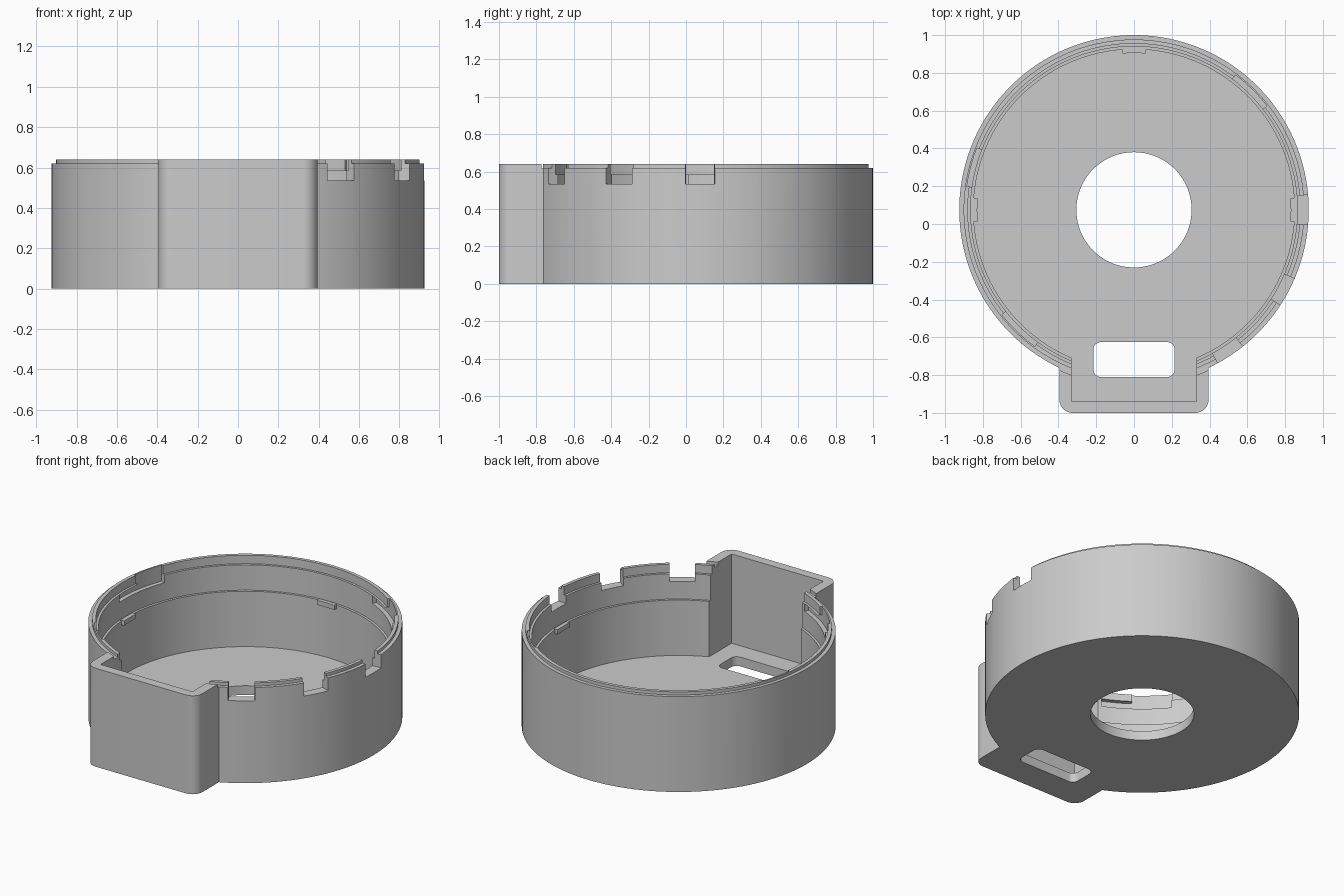
import bpy, bmesh
from math import radians, degrees, sin, cos, asin, pi

if "Cube" in bpy.data.objects:
    bpy.data.objects.remove(bpy.data.objects["Cube"])

CY = 0.075      # centre of the round body along y
R = 0.925       # outer radius
H = 0.64        # full height

grey = bpy.data.materials.new("plain grey")
grey.use_nodes = True
colour = (0.6, 0.6, 0.6, 1)
grey.diffuse_color = colour
grey.node_tree.nodes["Principled BSDF"].inputs["Base Color"].default_value = colour


def finish(name, bm):
    bmesh.ops.remove_doubles(bm, verts=bm.verts, dist=1e-5)
    bmesh.ops.recalc_face_normals(bm, faces=bm.faces)
    mesh = bpy.data.meshes.new(name)
    bm.to_mesh(mesh)
    bm.free()
    mesh.materials.append(grey)
    ob = bpy.data.objects.new(name, mesh)
    bpy.context.collection.objects.link(ob)
    return ob


def prism(name, outline, z0, z1):
    """Extrude a flat outline between two heights."""
    bm = bmesh.new()
    face = bm.faces.new([bm.verts.new((x, y, z0)) for x, y in outline])
    top = bmesh.ops.extrude_face_region(bm, geom=[face])["geom"]
    verts = [v for v in top if isinstance(v, bmesh.types.BMVert)]
    bmesh.ops.translate(bm, verts=verts, vec=(0, 0, z1 - z0))
    return finish(name, bm)


def lathe(name, profile, a0=0, a1=360):
    """Turn a closed (radius, height) profile about the body axis."""
    full = a1 - a0 == 360
    n = 144 if full else max(4, round((a1 - a0) / 2.5))
    bm = bmesh.new()
    rings = []
    for i in range(n if full else n + 1):
        a = radians(a0 + (a1 - a0) * i / n)
        rings.append([bm.verts.new((r * cos(a), CY + r * sin(a), z)) for r, z in profile])
    m = len(profile)
    for i in range(n):
        p, q = rings[i], rings[(i + 1) % len(rings)]
        for j in range(m):
            k = (j + 1) % m
            if profile[j][0] or profile[k][0]:
                bm.faces.new((p[j], p[k], q[k], q[j]))
    if not full:
        bm.faces.new(rings[0])
        bm.faces.new(rings[-1])
    return finish(name, bm)


def band(name, r0, r1, z0, z1, a0=0, a1=360):
    return lathe(name, [(r0, z0), (r1, z0), (r1, z1), (r0, z1)], a0, a1)


def arc(cx, cy, r, a0, a1, n):
    return [(cx + r * cos(radians(a0 + (a1 - a0) * i / n)),
             cy + r * sin(radians(a0 + (a1 - a0) * i / n))) for i in range(n + 1)]


def rounded_rect(x, y0, y1, r):
    pts = []
    for cx, cy, a in ((x - r, y1 - r, 0), (r - x, y1 - r, 90),
                      (r - x, y0 + r, 180), (x - r, y0 + r, 270)):
        pts += arc(cx, cy, r, a, a + 90, 8)
    return pts


def cut(target, cutter):
    mod = target.modifiers.new("cut", "BOOLEAN")
    mod.operation, mod.solver, mod.object = "DIFFERENCE", "EXACT", cutter
    bpy.context.view_layer.objects.active = target
    bpy.ops.object.modifier_apply(modifier=mod.name)
    bpy.data.objects.remove(cutter)


# Housing: round body with a rounded box at the front
BX, BR = 0.395, 0.07
half = degrees(asin(BX / R))
outline = arc(0, CY, R, half - 90, 270 - half, 140)
outline += arc(BR - BX, BR - 1, BR, 180, 270, 8) + arc(BX - BR, BR - 1, BR, 270, 360, 8)
housing = prism("housing", outline, 0, H)

# Stepped interior, box cavity and outer rim step
TOP = 0.7
FLOOR = 0.06
cut(housing, lathe("interior", [(0, FLOOR), (0.85, FLOOR), (0.85, 0.42), (0.865, 0.42),
                                (0.865, 0.585), (0.88, 0.585), (0.88, TOP), (0, TOP)]))
cut(housing, prism("box_cavity", [(-0.33, -0.94), (0.33, -0.94), (0.33, -0.5), (-0.33, -0.5)],
                   FLOOR, TOP))
cut(housing, band("rim_step", 0.902, 0.936, 0.62, TOP))

# Floor openings
cut(housing, prism("round_opening", arc(0, CY, 0.305, 0, 357.5, 143), -0.1, 0.2))
cut(housing, prism("slot_opening", rounded_rect(0.215, -0.81, -0.625, 0.04), -0.1, 0.2))

# Notches through the wall on the left side
for angle in (0, -28.1, -56.4):
    cut(housing, band("notch", 0.8, 1, 0.535, TOP, angle - 4.9, angle + 4.9))

# Locking grooves inside the rim: open entry, then a run under the lip
for start, end in ((38, 53), (158.5, 172), (218.5, 234)):
    cut(housing, band("entry", 0.84, 0.893, 0.535, TOP, start, end))
    cut(housing, band("groove", 0.84, 0.893, 0.535, 0.585, end - 1, end + 12))

# Small tabs on the inner ledge
tabs = [band(name, 0.83, 0.856, 0.395, 0.425, a - 4.2, a + 4.2)
        for name, a in (("left_tab", 0), ("back_tab", 90), ("right_tab", 180))]

# Smooth curved walls, keep edges crisp
bpy.ops.object.select_all(action="DESELECT")
for ob in [housing] + tabs:
    ob.select_set(True)
bpy.context.view_layer.objects.active = housing
bpy.ops.object.shade_smooth_by_angle(angle=radians(25))
